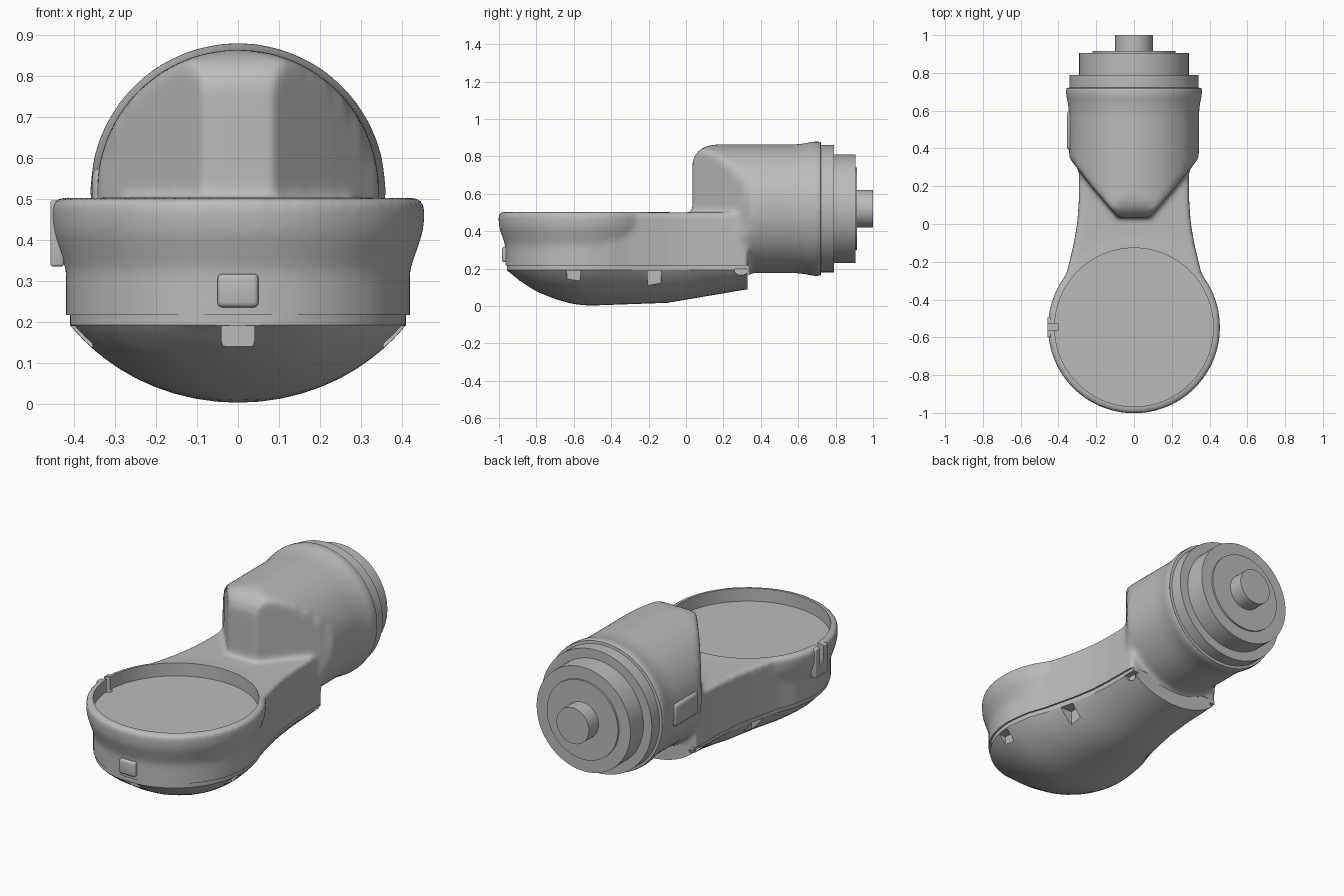
import bpy, bmesh, math
from mathutils import Matrix, Vector

cube = bpy.data.objects.get("Cube")
if cube:
    bpy.data.objects.remove(cube)

grey = bpy.data.materials.new("cast grey")
grey.use_nodes = True
grey.diffuse_color = (0.5, 0.5, 0.5, 1)
grey.node_tree.nodes["Principled BSDF"].inputs["Base Color"].default_value = (0.5, 0.5, 0.5, 1)

DISC_Y = -0.547      # centre of the round mounting face
AXIS_Z = 0.52        # height of the barrel axis
BARREL_R = 0.344


def lerp(table, t):
    if t <= table[0][0]:
        return table[0][1]
    for (a, va), (b, vb) in zip(table, table[1:]):
        if t <= b:
            return va + (vb - va) * (t - a) / (b - a)
    return table[-1][1]


def make(name, bm):
    bmesh.ops.remove_doubles(bm, verts=bm.verts, dist=1e-5)
    bmesh.ops.recalc_face_normals(bm, faces=bm.faces)
    mesh = bpy.data.meshes.new(name)
    bm.to_mesh(mesh)
    bm.free()
    obj = bpy.data.objects.new(name, mesh)
    bpy.context.scene.collection.objects.link(obj)
    mesh.materials.append(grey)
    return obj


def loft(bm, rings):
    rows = [[bm.verts.new(p) for p in ring] for ring in rings]
    n = len(rows[0])
    for a, b in zip(rows, rows[1:]):
        for i in range(n):
            j = (i + 1) % n
            bm.faces.new((a[i], a[j], b[j], b[i]))
    bm.faces.new(rows[0][::-1])
    bm.faces.new(rows[-1])


def turn(bm, profile, along_y, segments=72):
    angles = [2 * math.pi * i / segments for i in range(segments)]
    rings = []
    for r, h in profile:
        if along_y:
            rings.append([(r * math.cos(a), h, AXIS_Z + r * math.sin(a)) for a in angles])
        else:
            rings.append([(r * math.cos(a), DISC_Y + r * math.sin(a), h) for a in angles])
    loft(bm, rings)


def box(bm, lo, hi, bevel=0.0):
    lo, hi = Vector(lo), Vector(hi)
    part = bmesh.ops.create_cube(bm, size=1)["verts"]
    for v in part:
        v.co = Vector([(lo[k] + hi[k]) / 2 + v.co[k] * (hi[k] - lo[k]) for k in range(3)])
    if bevel:
        edges = {e for v in part for e in v.link_edges}
        bmesh.ops.bevel(bm, geom=list(edges), offset=bevel, segments=3, affect='EDGES', profile=0.5)


def block(name, lo, hi, bevel=0.0):
    bm = bmesh.new()
    box(bm, lo, hi, bevel)
    return make(name, bm)


def cut(obj, cutter):
    cutter.hide_render = True
    mod = obj.modifiers.new("cut", 'BOOLEAN')
    mod.operation = 'DIFFERENCE'
    mod.solver = 'EXACT'
    mod.object = cutter


def bake(obj):
    bpy.context.view_layer.update()
    shaped = obj.evaluated_get(bpy.context.evaluated_depsgraph_get())
    mesh = bpy.data.meshes.new_from_object(shaped)
    obj.modifiers.clear()
    obj.data = mesh
    mesh.materials.clear()
    mesh.materials.append(grey)
    for p in mesh.polygons:
        p.material_index = 0


# Plan outline shared by the housing and the bottom cover
neck = [(-0.40, 0.402), (-0.30, 0.367), (-0.20, 0.342), (-0.10, 0.318),
        (0.0, 0.301), (0.12, 0.292), (0.33, 0.29)]
arc = [math.radians(5 * i) for i in range(21)]
side = [(DISC_Y - 0.42 * math.cos(a), 0.42 * math.sin(a)) for a in arc] + neck

# Housing: neck slab, flared round lip and wedge-nosed barrel, fused and blended
bm = bmesh.new()
outline = [(w, y) for y, w in side] + [(-w, y) for y, w in side[:0:-1]]
loft(bm, [[(x, y, z) for x, y in outline] for z in (0.15, 0.5)])
turn(bm, [(0.415, 0.15), (0.418, 0.32), (0.435, 0.37), (0.452, 0.42),
          (0.456, 0.46), (0.455, 0.503)], False)
nose_width = [(0.035, 0.085), (0.10, 0.14), (0.20, 0.225), (0.35, BARREL_R)]
nose_top = [(0.035, 0.77), (0.05, 0.81), (0.08, 0.84), (0.12, 0.858), (0.16, 0.87)]
barrel_radius = [(0.58, BARREL_R), (0.64, 0.35), (0.68, 0.36), (0.72, 0.361)]
rings = []
for y in (0.035, 0.05, 0.08, 0.12, 0.16, 0.2, 0.25, 0.3, 0.35, 0.45, 0.58, 0.64, 0.68, 0.73):
    r, w, top = lerp(barrel_radius, y), lerp(nose_width, y), lerp(nose_top, y)
    w = w if y < 0.35 else r
    ring = []
    for i in range(72):
        a = 2 * math.pi * i / 72
        ring.append((max(-w, min(w, r * math.cos(a))), y,
                     min(AXIS_Z + r * math.sin(a), top if y < 0.16 else 2)))
    rings.append(ring)
loft(bm, rings)
housing = make("housing", bm)
fuse = housing.modifiers.new("fuse", 'REMESH')
fuse.mode = 'VOXEL'
fuse.voxel_size = 0.012
fuse.use_smooth_shade = True
blend = housing.modifiers.new("blend", 'SMOOTH')
blend.factor = 0.5
blend.iterations = 14
bake(housing)

# Round recess, rim slit and flat underside
bm = bmesh.new()
turn(bm, [(0.42, 0.43), (0.42, 0.6)], False, 96)
recess = make("recess_cutter", bm)
slit = block("slit_cutter", (-0.5, -0.562, 0.40), (-0.40, -0.530, 0.6))
underside = block("underside_cutter", (-0.6, -1.2, -0.2), (0.6, 0.335, 0.217))
rear = block("rear_cutter", (-0.6, 0.716, 0), (0.6, 0.9, 1.2))
for c in (recess, slit, underside, rear):
    cut(housing, c)
bake(housing)

# Key block on the rim, boss on the barrel, front latch
rim_key = block("rim_key", (-0.458, -0.60, 0.335), (-0.425, -0.492, 0.496), 0.006)
cut(rim_key, recess)
cut(rim_key, slit)
bake(rim_key)
barrel_boss = block("barrel_boss", (-0.355, 0.39, 0.45), (-0.30, 0.60, 0.575), 0.018)
front_latch = block("front_latch", (-0.05, -0.984, 0.235), (0.05, -0.93, 0.317), 0.012)

# Stepped flange and shaft behind the barrel
bm = bmesh.new()
turn(bm, [(0.30, 0.70), (0.357, 0.712), (0.357, 0.72), (0.342, 0.722), (0.342, 0.79), (0.29, 0.79),
          (0.29, 0.905), (0.22, 0.905), (0.22, 0.915), (0.10, 0.915), (0.10, 1.0)], True)
flange = make("flange_and_shaft", bm)

# Bottom cover: bowl-shaped sections along the length
keel = [(-0.957, 0.19), (-0.9, 0.142), (-0.8, 0.078), (-0.7, 0.037), (-0.6, 0.010),
        (-0.52, 0.002), (-0.1, 0.017), (0.33, 0.09)]
bm = bmesh.new()
rings = []
for y, w in side:
    w = max(w - 0.01, 0.002)
    y = max(y, DISC_Y - 0.41)
    low = lerp(keel, y)
    ring = [(w, y, 0.217)]
    for i in range(25):
        u = math.sin(math.pi / 2 * (1 - i / 12))
        bowl = (1 - math.sqrt(1 - (0.82 * u) ** 2)) / (1 - math.sqrt(1 - 0.82 ** 2))
        ring.append((w * u, y, low + (0.192 - low) * bowl))
    ring.append((-w, y, 0.217))
    rings.append(ring)
loft(bm, rings)
cover = make("bottom_cover", bm)


# Round-ended clip slots in the cover edge
def slot(name, place, angle, low, high, half=0.04):
    bm = bmesh.new()
    points = [(half, high), (-half, high)]
    for i in range(9):
        a = math.pi * (1 + i / 8)
        points.append((half * math.cos(a), low + half * 0.75 * (1 + math.sin(a))))
    loft(bm, [[(x, d, z) for x, z in points] for d in (0, -0.3)])
    bm.transform(Matrix.Translation(place) @ Matrix.Rotation(angle, 4, 'Z'))
    return make(name, bm)


slots = [slot("front_slot_cutter", (0, -0.895, 0), 0, 0.12, 0.19)]
for s in (1, -1):
    for y, x, low, high in ((-0.6, 0.355, 0.125, 0.19), (-0.17, 0.26, 0.08, 0.19),
                            (0.295, 0.25, 0.165, 0.198)):
        slots.append(slot("side_slot_cutter", (s * x, y, 0), s * math.pi / 2, low, high, 0.037))
for c in slots:
    cut(cover, c)
bake(cover)

# Remove cutters, shade the parts
for c in [recess, slit, underside, rear] + slots:
    bpy.data.objects.remove(c)
bpy.ops.object.select_all(action='DESELECT')
for obj in (housing, rim_key, barrel_boss, front_latch, flange, cover):
    obj.select_set(True)
    bpy.context.view_layer.objects.active = obj
bpy.ops.object.shade_smooth_by_angle(angle=math.radians(32))
